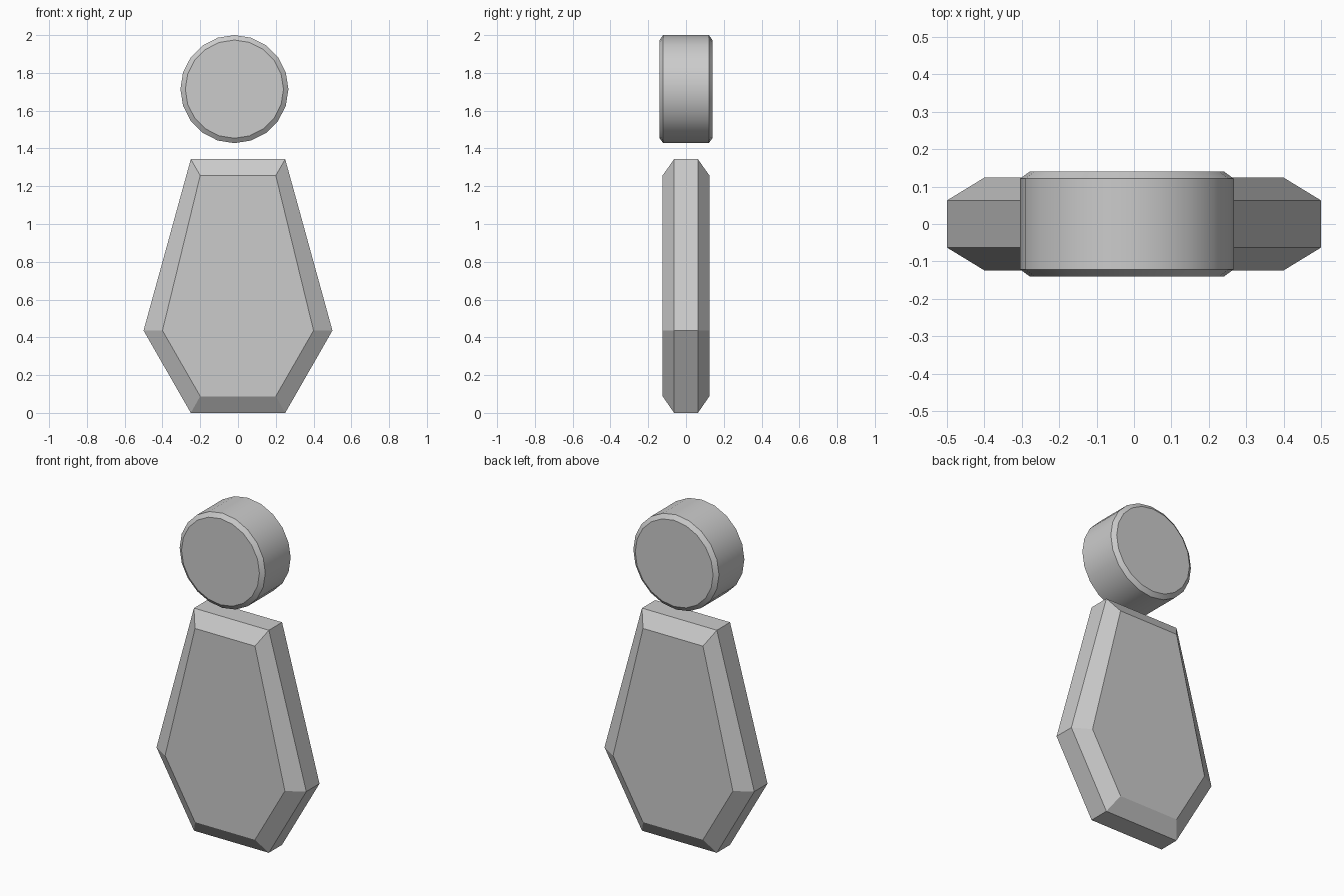
import bpy, bmesh, math

if "Cube" in bpy.data.objects:
    bpy.data.objects.remove(bpy.data.objects["Cube"])


def loft(name, rings):
    """Closed solid through matching (x, z) rings, each given as (y, points)."""
    bm = bmesh.new()
    loops = [[bm.verts.new((x, y, z)) for x, z in pts] for y, pts in rings]
    n = len(loops[0])
    for a, b in zip(loops, loops[1:]):
        for i in range(n):
            j = (i + 1) % n
            bm.faces.new((a[i], a[j], b[j], b[i]))
    bm.faces.new(loops[0])
    bm.faces.new(loops[-1])
    bmesh.ops.recalc_face_normals(bm, faces=bm.faces[:])
    mesh = bpy.data.meshes.new(name)
    bm.to_mesh(mesh)
    bm.free()
    obj = bpy.data.objects.new(name, mesh)
    bpy.context.collection.objects.link(obj)
    return obj


def mirrored(right):
    return right + [(-x, z) for x, z in reversed(right)]


def circle(r, cx, cz, n=20):
    return [(cx + r * math.cos(math.tau * i / n), cz + r * math.sin(math.tau * i / n))
            for i in range(n)]


# Body: tapered hexagon slab with wide chamfers front and back
outer = mirrored([(0.25, 0), (0.5, 0.436), (0.25, 1.343)])
inner = mirrored([(0.2, 0.088), (0.4, 0.436), (0.2, 1.257)])
loft("body", [(-0.124, inner), (-0.063, outer), (0.063, outer), (0.124, inner)])

# Head: 20-sided disc floating above, slightly off centre
rim, face = circle(0.286, -0.019, 1.714), circle(0.26, -0.019, 1.714)
head = loft("head", [(-0.14, face), (-0.121, rim), (0.121, rim), (0.14, face)])
bpy.context.view_layer.objects.active = head
head.select_set(True)
bpy.ops.object.shade_smooth_by_angle(angle=math.radians(30))
